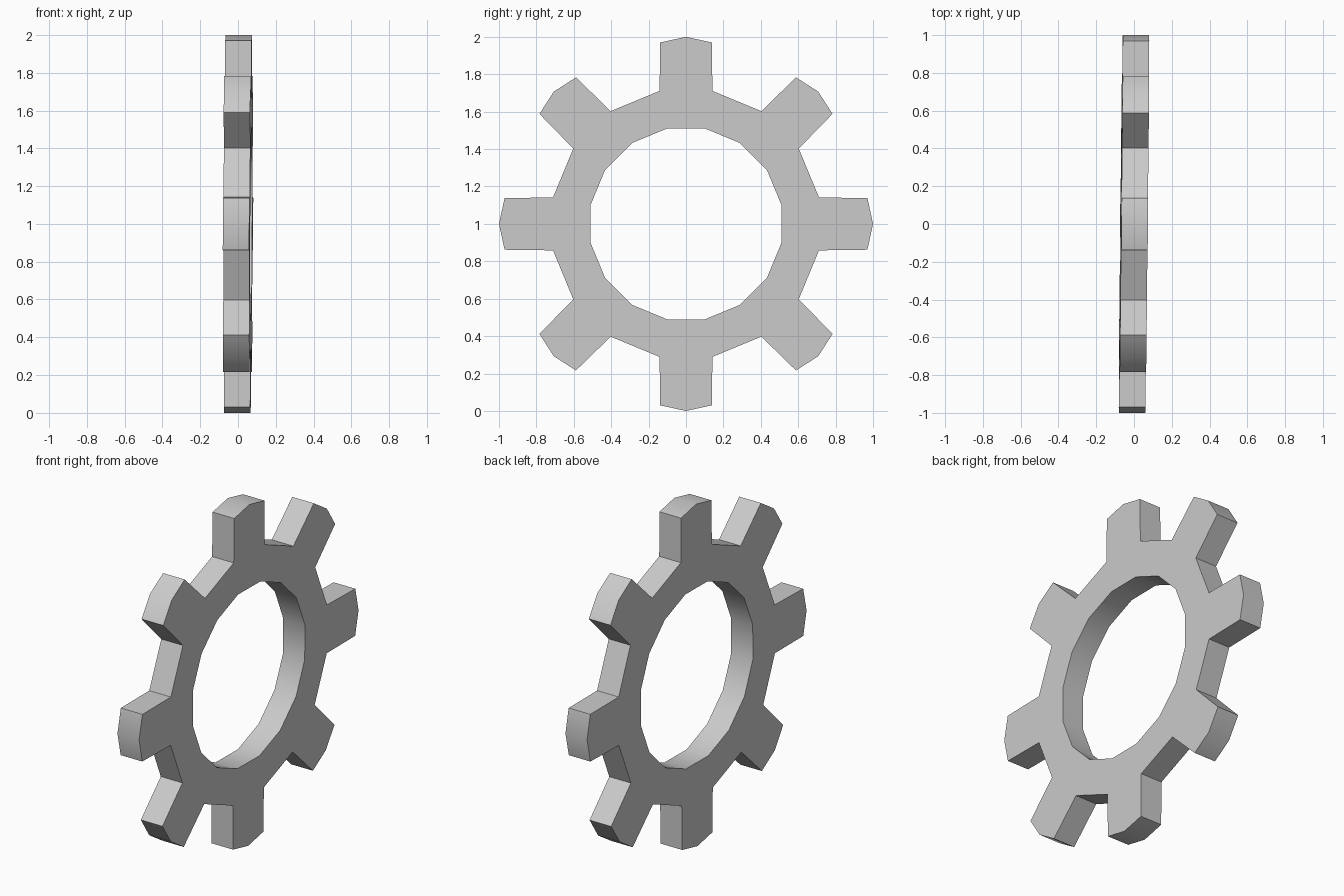
import bpy, bmesh
from math import sin, cos, pi, radians

if "Cube" in bpy.data.objects:
    bpy.data.objects.remove(bpy.data.objects["Cube"])

TEETH = 8
HALF = 0.07                       # half thickness along x
R_IN, R_ROOT = 0.52, 0.725        # hole and root radii
TIP_CORNER, TIP, TOOTH_W = 0.97, 1.0, 0.138

bm = bmesh.new()


def point(radius, angle, side=0.0):
    """Point in the y/z plane: radial distance plus a sideways offset."""
    y = radius * cos(angle) - side * sin(angle)
    z = radius * sin(angle) + side * cos(angle)
    return bm.verts.new((-HALF, y, z))


# Ring: 16 segments between the hole and the tooth roots
n = TEETH * 2
angles = [(k - 0.5) * 2 * pi / n for k in range(n)]
inner = [point(R_IN, a) for a in angles]
root = [point(R_ROOT, a) for a in angles]
for k in range(n):
    j = (k + 1) % n
    bm.faces.new((inner[k], root[k], root[j], inner[j]))

# Teeth: one pointed block on every second segment
for t in range(TEETH):
    a = t * 2 * pi / TEETH
    bm.faces.new((root[2 * t], point(TIP_CORNER, a, -TOOTH_W), point(TIP, a),
                  point(TIP_CORNER, a, TOOTH_W), root[2 * t + 1]))

# Thickness, with the faint lean of the disc
ext = bmesh.ops.extrude_face_region(bm, geom=bm.faces[:], use_keep_orig=True)
for v in ext["geom"]:
    if isinstance(v, bmesh.types.BMVert):
        v.co.x += 2 * HALF
for v in bm.verts:
    v.co.x += 0.0105 * v.co.y + 0.004 * v.co.z
    v.co.z += 1.0
bmesh.ops.recalc_face_normals(bm, faces=bm.faces[:])

mesh = bpy.data.meshes.new("gear_wheel")
bm.to_mesh(mesh)
bm.free()
gear = bpy.data.objects.new("gear_wheel", mesh)
bpy.context.collection.objects.link(gear)

# Smooth hole wall and tooth tips, crisp rims
bpy.context.view_layer.objects.active = gear
gear.select_set(True)
bpy.ops.object.shade_smooth_by_angle(angle=radians(30))
